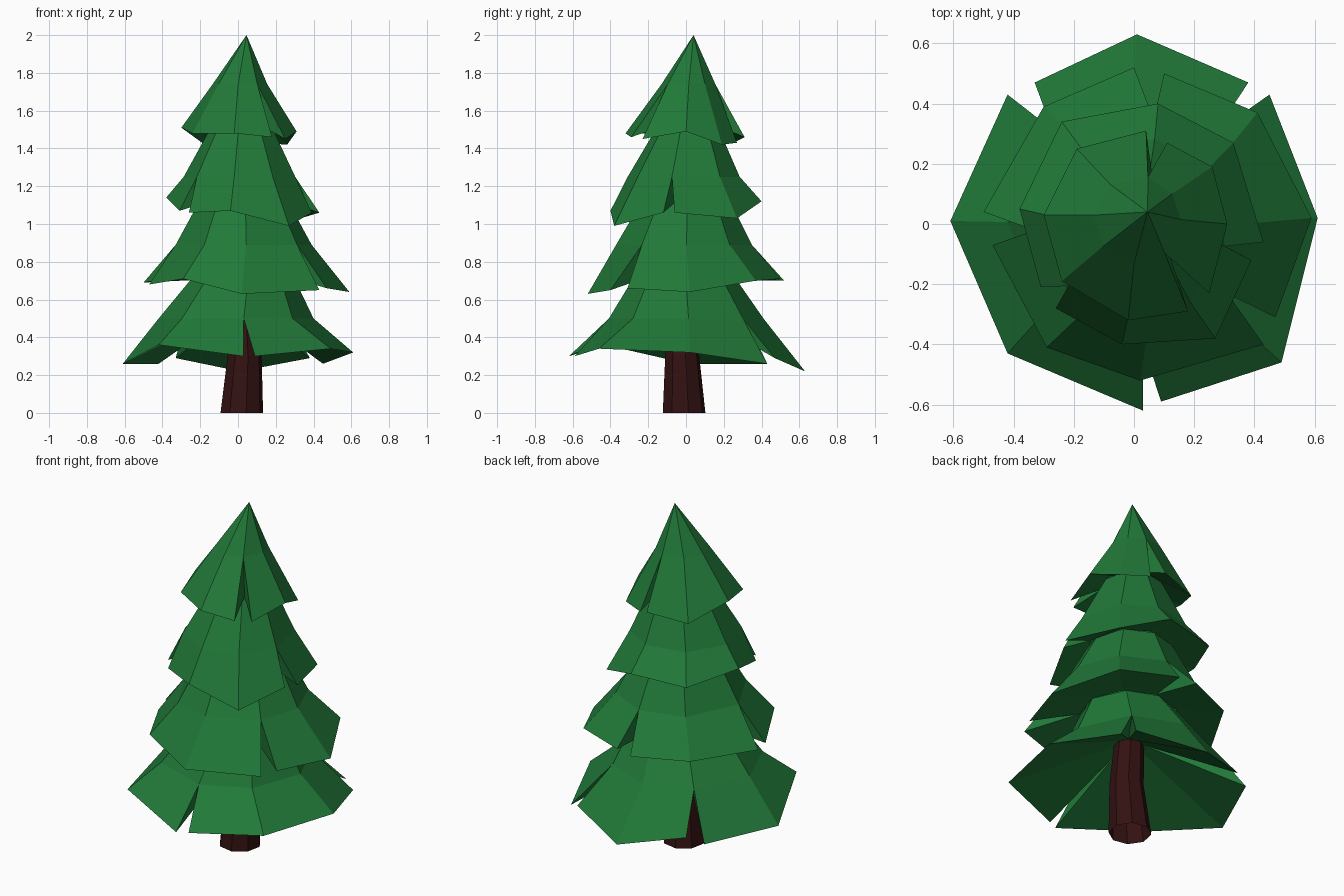
import bpy, bmesh, math
from mathutils import Vector

if "Cube" in bpy.data.objects:
    bpy.data.objects.remove(bpy.data.objects["Cube"])


def material(name, rgb):
    m = bpy.data.materials.new(name)
    m.diffuse_color = (*rgb, 1)
    m.use_nodes = True
    m.node_tree.nodes["Principled BSDF"].inputs["Base Color"].default_value = m.diffuse_color
    return m


green = material("needles", (0.015, 0.19, 0.04))
brown = material("bark", (0.034, 0.006, 0.006))


def finish(name, bm, mat):
    mesh = bpy.data.meshes.new(name)
    bm.to_mesh(mesh)
    bm.free()
    mesh.materials.append(mat)
    bpy.context.collection.objects.link(bpy.data.objects.new(name, mesh))


def angle(p):
    return math.atan2(p[1], p[0])


def tier(name, groups, under, mid, top):
    """Skirt of rim panels with an underside, split by slits that close at the mid ring.
    under, mid and top are rings given as (centre x, centre y, z, radius)."""
    bm = bmesh.new()

    def ring_vert(ring, ang):
        x, y, z, r = ring
        return bm.verts.new((x + r * math.cos(ang), y + r * math.sin(ang), z))

    apex = bm.verts.new(top[:3]) if top[3] == 0 else None

    def column(ang):
        return ring_vert(under, ang), ring_vert(mid, ang), apex or ring_vert(top, ang)

    # one column per slit, shared by the panels on both sides
    slits = [column(angle(Vector(groups[i - 1][-1]) + Vector(g[0])))
             for i, g in enumerate(groups)]
    for i, g in enumerate(groups):
        inner = [slits[i]] + [column(angle(p)) for p in g[1:-1]] + [slits[(i + 1) % len(groups)]]
        cols = [(bm.verts.new(p), *c) for p, c in zip(g, inner)]
        for (r0, u0, m0, t0), (r1, u1, m1, t1) in zip(cols, cols[1:]):
            bm.faces.new((r0, r1, m1, m0))
            bm.faces.new((m0, m1, t1) if apex else (m0, m1, t1, t0))
            bm.faces.new((r1, r0, u0, u1))
        # side walls of the slits
        r, u, m, t = cols[0]
        bm.faces.new((r, m, u))
        r, u, m, t = cols[-1]
        bm.faces.new((m, r, u))
    finish(name, bm, green)


# rings where one tier meets the underside of the next
trunk_ring = (.025, -.01, .54, .07)
ring_1 = (.03, -.01, .73, .26)
ring_2 = (.03, 0, 1.12, .235)
ring_3 = (.02, .01, 1.52, .16)

# four tiers of branches, rims listed counter-clockwise
tier("bottom_branches", [
    [(.09, -.59, .30), (.49, -.46, .34), (.61, .02, .32), (.45, .43, .26)],
    [(.38, .47, .29), (.01, .63, .22), (-.33, .47, .29)],
    [(-.42, .43, .26), (-.61, .01, .26), (-.42, -.43, .36), (.03, -.62, .30)],
], trunk_ring, (-.01, 0, .50, .41), ring_1)

tier("lower_branches", [
    [(.47, -.31, .66), (.59, .02, .64), (.41, .37, .70), (.10, .50, .71)],
    [(.00, .52, .70), (-.30, .39, .70), (-.50, .04, .69)],
    [(-.47, -.07, .68), (-.29, -.41, .71), (.02, -.52, .63), (.43, -.40, .65)],
], ring_1, (.03, -.01, .89, .36), ring_2)

tier("upper_branches", [
    [(.43, -.06, 1.06), (.33, .27, 1.03), (.08, .40, 1.12),
     (-.24, .34, 1.10), (-.38, .05, 1.14), (-.31, -.21, 1.07)],
    [(-.26, -.28, 1.06), (-.04, -.40, 1.07), (.27, -.38, .99), (.39, -.12, 1.06)],
], ring_2, (.01, -.01, 1.25, .30), ring_3)

tier("tree_top", [
    [(.25, -.23, 1.45), (.31, 0, 1.49), (.26, .19, 1.42), (.11, .27, 1.43)],
    [(.04, .31, 1.46), (-.19, .25, 1.43), (-.30, .03, 1.51),
     (-.24, -.19, 1.48), (-.02, -.32, 1.48), (.18, -.29, 1.46)],
], ring_3, (.01, .015, 1.74, .145), (.045, .04, 2.0, 0))

# slightly bent eight-sided trunk, open at both ends
bm = bmesh.new()
rings = []
for x, y, z, r in [(.02, -.01, 0, .115), (.035, -.02, .3, .092), (.025, -.01, .56, .08)]:
    rings.append([bm.verts.new((x + r * math.cos(k * math.pi / 4 + .2),
                                y + r * math.sin(k * math.pi / 4 + .2), z)) for k in range(8)])
for a, b in zip(rings, rings[1:]):
    for k in range(8):
        n = (k + 1) % 8
        bm.faces.new((a[k], a[n], b[n], b[k]))
finish("trunk", bm, brown)
